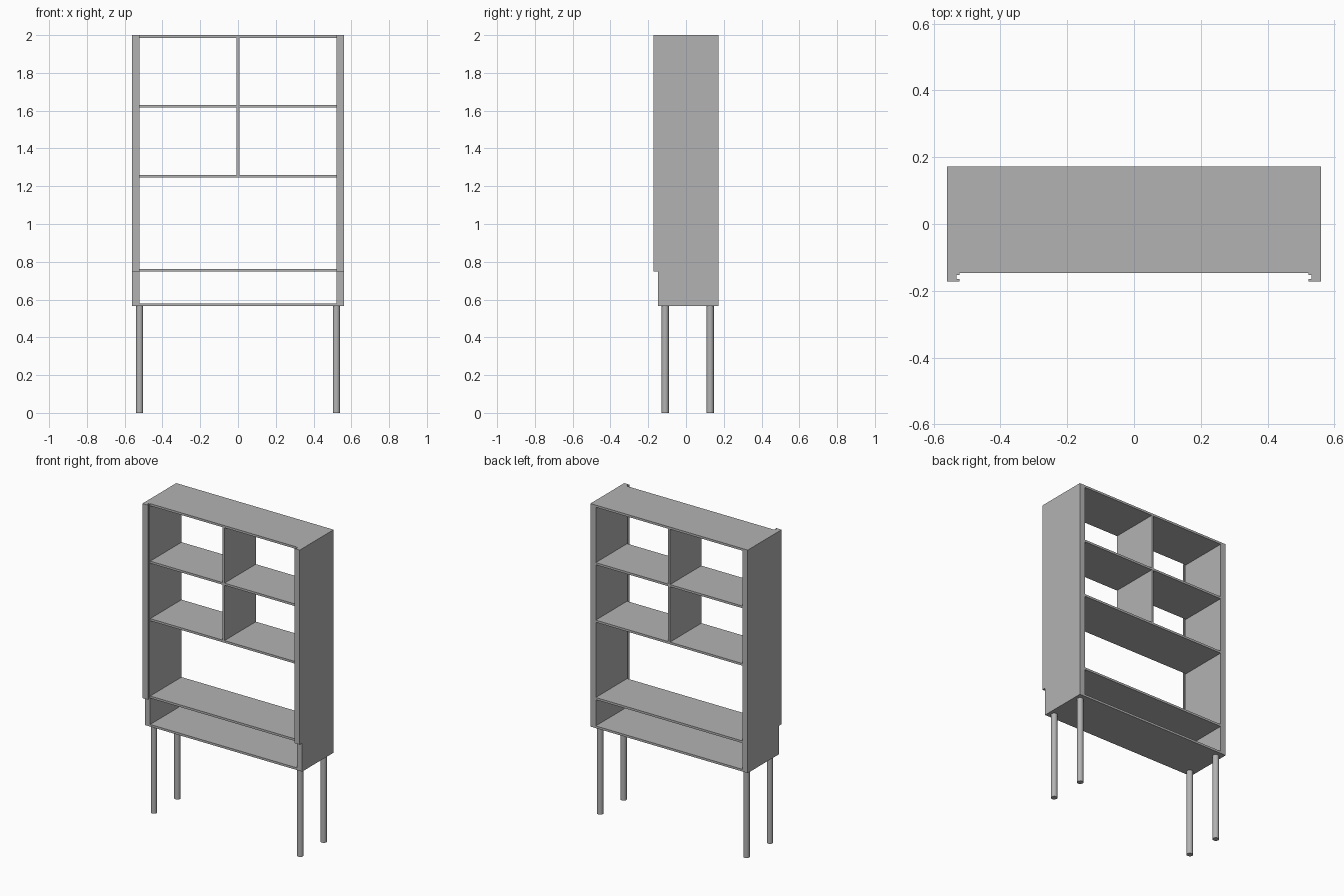
import bpy
import bmesh

old = bpy.data.objects.get("Cube")
if old:
    bpy.data.objects.remove(old, do_unlink=True)

# Single flat grey finish
grey = bpy.data.materials.new("grey_finish")
grey.use_nodes = True
colour = (0.45, 0.45, 0.45, 1)
grey.diffuse_color = colour
grey.node_tree.nodes["Principled BSDF"].inputs["Base Color"].default_value = colour

OUT, IN = 0.56, 0.522            # side panel outer and inner x
FRONT, RAIL, BACK = -0.147, -0.172, 0.172
BASE, TOP, T = 0.565, 2.0, 0.014  # cabinet bottom, top, board thickness


def finish(name, bm):
    bmesh.ops.recalc_face_normals(bm, faces=bm.faces)
    mesh = bpy.data.meshes.new(name)
    bm.to_mesh(mesh)
    bm.free()
    mesh.materials.append(grey)
    obj = bpy.data.objects.new(name, mesh)
    bpy.context.collection.objects.link(obj)
    return obj


def prism(name, outline, z0, z1):
    """Extrude an xy outline from z0 up to z1."""
    bm = bmesh.new()
    face = bm.faces.new([bm.verts.new((x, y, z0)) for x, y in outline])
    result = bmesh.ops.extrude_face_region(bm, geom=[face])
    verts = [v for v in result["geom"] if isinstance(v, bmesh.types.BMVert)]
    bmesh.ops.translate(bm, verts=verts, vec=(0, 0, z1 - z0))
    return finish(name, bm)


def board(name, x0, x1, z0, z1):
    return prism(name, [(x0, FRONT), (x1, FRONT), (x1, BACK), (x0, BACK)], z0, z1)


# Horizontal boards
for name, z in (("bottom_board", BASE), ("lower_shelf", 0.748), ("middle_shelf", 1.246),
                ("upper_shelf", 1.616), ("top_board", TOP - T)):
    board(name, -IN, IN, z, z + T)

# Upright dividers between the upper shelves
board("lower_divider", -T / 2, T / 2, 1.26, 1.616)
board("upper_divider", -T / 2, T / 2, 1.63, TOP - T)

for side, s in (("left", 1), ("right", -1)):
    board(side + "_side_panel", s * IN, s * OUT, BASE, TOP)

    # Front rail with a door groove in its inner face
    g, y0, y1 = 0.531, -0.165, -0.153
    rail = [(OUT, RAIL), (OUT, FRONT), (IN, FRONT), (IN, y1), (g, y1),
            (g, y0), (IN, y0), (IN, RAIL)]
    prism(side + "_front_rail", [(s * x, y) for x, y in rail], 0.748, TOP)

    # Round legs
    for end, y in (("front", -0.11), ("back", 0.128)):
        bm = bmesh.new()
        bmesh.ops.create_cone(bm, cap_ends=True, segments=24, radius1=0.019,
                              radius2=0.019, depth=BASE)
        leg = finish(f"{side}_{end}_leg", bm)
        leg.location = (s * 0.521, y, BASE / 2)
        for p in leg.data.polygons:
            p.use_smooth = len(p.vertices) == 4
        for e in leg.data.edges:
            a, b = (leg.data.vertices[i].co.z for i in e.vertices)
            e.use_edge_sharp = abs(a - b) < 0.01
